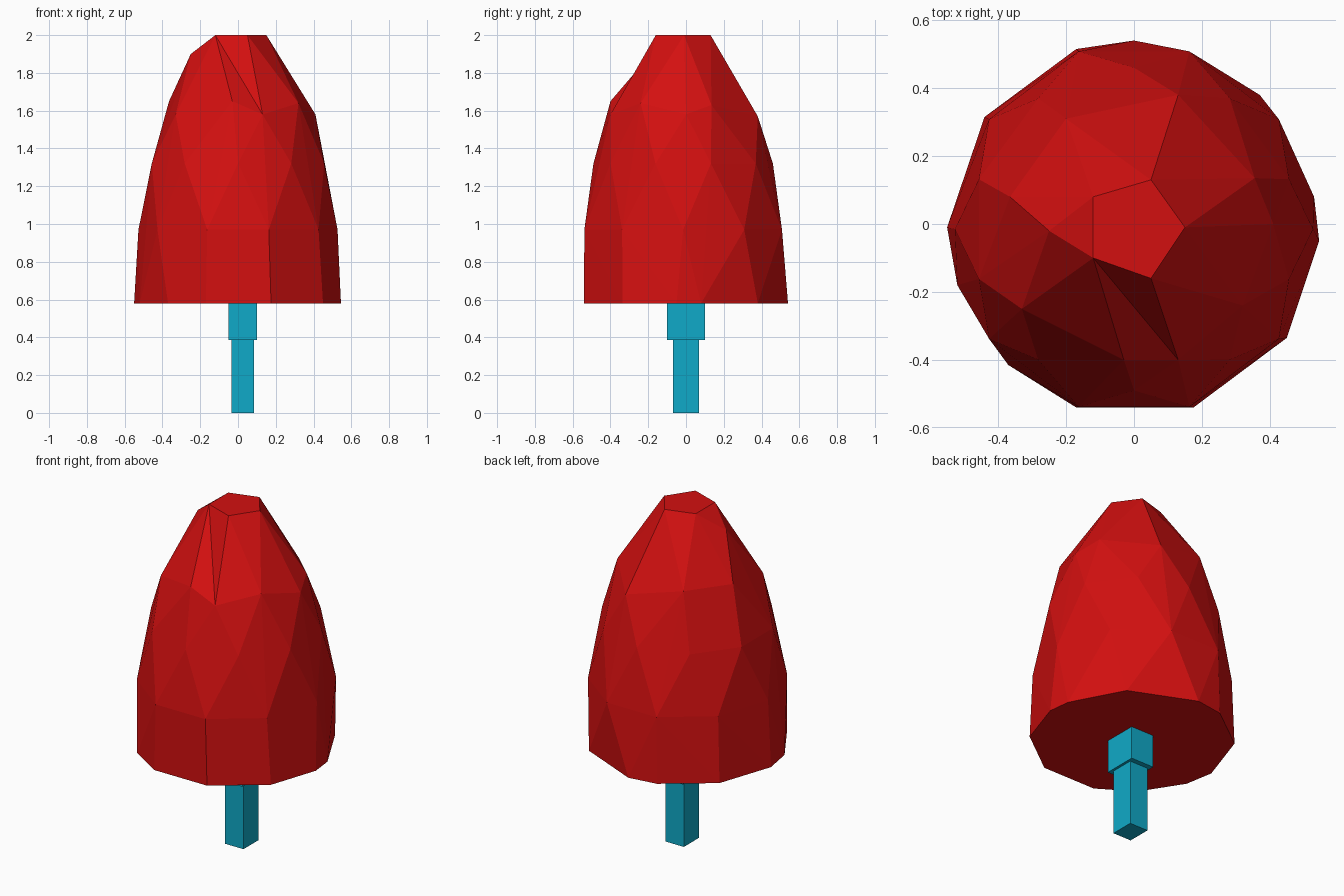
import bpy, bmesh
from math import cos, sin, pi
from mathutils import Vector

cube = bpy.data.objects.get("Cube")
if cube:
    bpy.data.objects.remove(cube, do_unlink=True)


def make_material(name, colour):
    mat = bpy.data.materials.new(name)
    mat.use_nodes = True
    mat.diffuse_color = colour
    mat.node_tree.nodes["Principled BSDF"].inputs["Base Color"].default_value = colour
    return mat


red = make_material("red", (0.65, 0.005, 0.005, 1))
cyan = make_material("cyan", (0.005, 0.40, 0.58, 1))


def finish(bm, name, mat):
    bmesh.ops.recalc_face_normals(bm, faces=bm.faces[:])
    mesh = bpy.data.meshes.new(name)
    bm.to_mesh(mesh)
    bm.free()
    mesh.materials.append(mat)
    obj = bpy.data.objects.new(name, mesh)
    bpy.context.collection.objects.link(obj)
    return obj


def box(name, low, high, mat):
    low, high = Vector(low), Vector(high)
    bm = bmesh.new()
    bmesh.ops.create_cube(bm, size=1)
    for v in bm.verts:
        v.co = (low + high) / 2 + v.co * (high - low)
    return finish(bm, name, mat)


def ring(rx, ry, z, phase):
    """Ten points on an ellipse, slightly shifted to the front."""
    angles = [(i + phase) * pi / 5 for i in range(10)]
    return [(rx * cos(a), ry * sin(a) - 0.015, z) for a in angles]


# Faceted cap: base outline, two regular rings, an uneven shoulder and a flat top
base = [(-0.17, -0.54), (0.175, -0.54), (0.45, -0.335), (0.545, -0.05),
        (0.53, 0.08), (0.37, 0.38), (0, 0.54), (-0.17, 0.515), (-0.44, 0.315),
        (-0.55, -0.01), (-0.52, -0.18), (-0.37, -0.415)]
crown = [(-0.12, 0.08), (0.05, 0.13), (0.15, -0.01), (0.05, -0.16), (-0.12, -0.1)]
shoulder = [(0.13, -0.4, 1.58), (-0.03, -0.4, 1.65), (-0.33, -0.25, 1.58),
            (-0.365, 0.08, 1.65), (-0.25, -0.02, 1.9), (-0.2, 0.31, 1.65),
            (0.13, 0.38, 1.57), (0.355, 0.135, 1.63), (0.41, 0, 1.58),
            (0.32, -0.24, 1.64)]
points = [(x, y, 0.58) for x, y in base]
points += ring(0.527, 0.55, 0.97, 0) + ring(0.48, 0.475, 1.32, 0.5)
points += shoulder + [(x, y, 2) for x, y in crown]

bm = bmesh.new()
for p in points:
    bm.verts.new(p)
bmesh.ops.convex_hull(bm, input=bm.verts[:])
bmesh.ops.delete(bm, geom=[v for v in bm.verts if not v.link_faces], context='VERTS')


def nearest(point):
    return min(bm.verts, key=lambda v: (v.co - Vector(point)).length)


# Crease at the front, folded inward by turning one edge
edge = bm.edges.get((nearest((*crown[3], 2)), nearest(shoulder[1])))
if edge:
    bmesh.ops.rotate_edges(bm, edges=[edge], use_ccw=False)
bmesh.ops.dissolve_limit(bm, angle_limit=0.005, verts=bm.verts[:], edges=bm.edges[:])
finish(bm, "faceted_cap", red)

# Square two-step stem
box("stem_collar", (-0.05, -0.1, 0.385), (0.1, 0.1, 0.62), cyan)
box("stem", (-0.035, -0.07, 0), (0.085, 0.07, 0.4), cyan)
